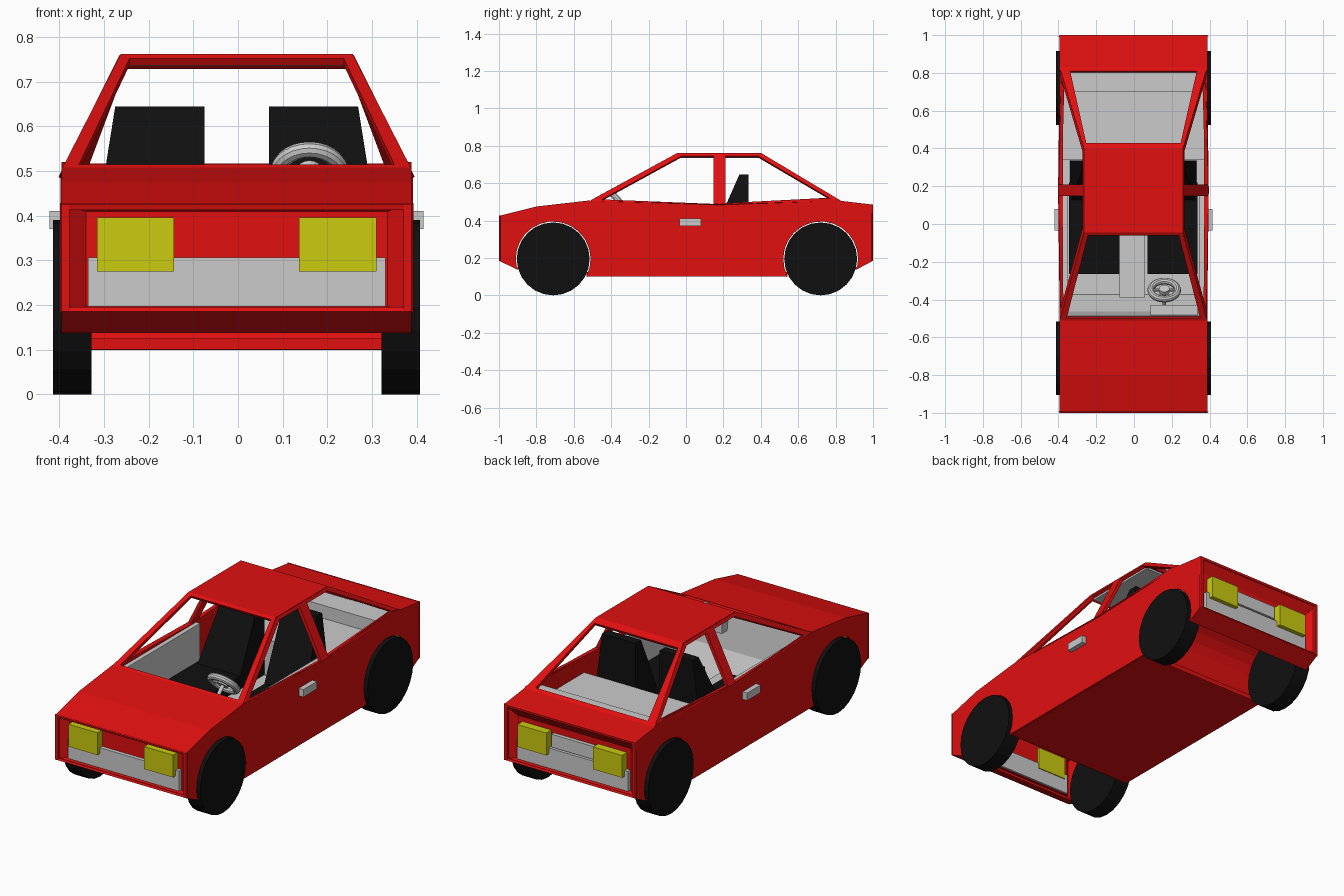
import bpy, bmesh
from math import radians, sin, cos
from mathutils import Vector

if "Cube" in bpy.data.objects:
    bpy.data.objects.remove(bpy.data.objects["Cube"])

CENTRE = Vector((0, 0.1, 0.35))


def material(name, rgb):
    m = bpy.data.materials.new(name)
    m.diffuse_color = (*rgb, 1)
    m.use_nodes = True
    m.node_tree.nodes["Principled BSDF"].inputs["Base Color"].default_value = m.diffuse_color
    return m


RED = material("red_paint", (0.75, 0.005, 0.005))
BLACK = material("black_rubber", (0.005, 0.005, 0.005))
YELLOW = material("yellow_lamp", (0.6, 0.6, 0.005))


def finish(name, bm, mat=None):
    me = bpy.data.meshes.new(name)
    bm.to_mesh(me)
    bm.free()
    ob = bpy.data.objects.new(name, me)
    bpy.context.collection.objects.link(ob)
    if mat:
        me.materials.append(mat)
    return ob


def prism(name, pts, x0, x1, mat=None, taper=None):
    """Side profile of (y, z) points extruded from x0 to x1; taper edits the vertices."""
    bm = bmesh.new()
    f = bm.faces.new([bm.verts.new((x0, y, z)) for y, z in pts])
    new = bmesh.ops.extrude_face_region(bm, geom=[f], use_keep_orig=True)["geom"]
    for v in new:
        if isinstance(v, bmesh.types.BMVert):
            v.co.x = x1
    if taper:
        for v in bm.verts:
            taper(v)
    bmesh.ops.recalc_face_normals(bm, faces=bm.faces)
    return finish(name, bm, mat)


def box(name, x, y, z, mat=None):
    return prism(name, [(y[0], z[0]), (y[1], z[0]), (y[1], z[1]), (y[0], z[1])], x[0], x[1], mat)


def sheet(name, verts, faces, mat=None, thick=0.015):
    """Panel thickened towards the inside of the car."""
    bm = bmesh.new()
    vs = [bm.verts.new(v) for v in verts]
    for f in faces:
        bm.faces.new([vs[i] for i in f])
    bm.normal_update()
    for f in bm.faces:
        if f.normal.dot(f.calc_center_median() - CENTRE) < 0:
            f.normal_flip()
    ob = finish(name, bm, mat)
    mod = ob.modifiers.new("thickness", "SOLIDIFY")
    mod.thickness, mod.offset = thick, -1
    return ob


def strip(name, pts, half, mat=None, thick=0.012):
    """Side-view line of (y, z) points swept across the car."""
    verts = [(s * half, y, z) for y, z in pts for s in (-1, 1)]
    faces = [(2*i, 2*i+1, 2*i+3, 2*i+2) for i in range(len(pts) - 1)]
    return sheet(name, verts, faces, mat, thick)


def frame(name, outer, inner, mat=RED, thick=0.018):
    n = len(outer)
    faces = [(i, (i+1) % n, n + (i+1) % n, n + i) for i in range(n)]
    return sheet(name, outer + inner, faces, mat, thick)


def arc(cy, a0, a1, n=16, r=0.2):
    return [(cy + r * cos(radians(a0 + (a1-a0) * i / n)),
             0.195 + r * sin(radians(a0 + (a1-a0) * i / n))) for i in range(n + 1)]


def rod(name, a, b, r, seg=12):
    d = Vector(b) - Vector(a)
    bpy.ops.mesh.primitive_cylinder_add(vertices=seg, radius=r, depth=d.length,
                                        location=(Vector(a) + Vector(b)) / 2,
                                        rotation=d.to_track_quat('Z', 'Y').to_euler())
    ob = bpy.context.object
    ob.name = name
    return ob


FRONT, REAR = -0.71, 0.72
W = 0.392

# Body sides with wheel arches
side = [(-1, .185), (-1, .425), (-.8, .475), (-.51, .505), (.15, .485), (.2, .49), (.76, .52),
        (.83, .505), (1, .485), (1, .185)]
side += arc(REAR, -14, 208) + arc(FRONT, -28, 194)
for s, tag in ((1, "right"), (-1, "left")):
    prism(tag + "_body_side", side, s * .374, s * W, RED)

# Hood, trunk lid, lower valances, wheel wells and floor
strip("hood", [(-1, .425), (-.8, .475), (-.51, .508)], W, RED)
strip("trunk_lid", [(.81, .515), (.83, .505), (1, .485)], W, RED)
strip("front_valance", [(-1, .185), (-.9, .137)], W, RED)
strip("rear_valance", [(1, .185), (.91, .137)], W, RED)
strip("front_wheel_well", arc(FRONT, -28, 90, 8), .38, RED, .006)
strip("rear_wheel_well", arc(REAR, 208, 90, 8), .38, RED, .006)
box("underbody", (-.38, .38), (-.533, .543), (.1, .125), RED)


def upright(y, w, z0, z1):
    return [(-w, y, z0), (w, y, z0), (w, y, z1), (-w, y, z1)]


# Recessed nose and tail with lamps and bumpers
for s, tag, top, inner_top in ((-1, "front", .425, .41), (1, "rear", .485, .42)):
    frame(tag + "_surround", upright(s, W, .185, top),
          upright(s * .955, .338, .197, inner_top), RED, .008)
    box(tag + "_panel", (-.34, .34), (s * .955, s * .945), (.195, inner_top + .002), RED)
    box(tag + "_bumper", (-.333, .333), (s * .975, s * .935), (.197, .306))
    for k, hand in ((1, "right"), (-1, "left")):
        box(f"{tag}_{hand}_lamp", (k * .14, k * .313), (s * .998, s * .93), (.275, .396), YELLOW)
box("rear_plate", (-.125, .125), (.945, .975), (.315, .385))


def mirrored(a, b):
    return [(-a[0], *a[1:]), a, b, (-b[0], *b[1:])]


# Roof, window frames and pillars
box("roof", (-.26, .26), (-.045, .4), (.745, .762), RED)
box("roof_lining", (-.245, .245), (-.035, .39), (.735, .745))
frame("windshield_frame", mirrored((.39, -.51, .508), (.26, -.045, .762)),
      mirrored((.353, -.498, .515), (.24, -.06, .752)))
frame("rear_window_frame", mirrored((.39, .83, .505), (.26, .4, .762)),
      mirrored((.335, .81, .517), (.25, .43, .744)))
for s, tag in ((1, "right"), (-1, "left")):
    def lean(pts):
        return [(s * (.39 - .5 * (z - .505)), y, z) for y, z in pts]

    def taper(v):
        if v.co.z > .6 and abs(v.co.x) > .2:
            v.co.x = s * .272

    frame(tag + "_front_window_frame",
          lean([(-.51, .505), (.18, .487), (.18, .76), (-.045, .76)]),
          lean([(-.45, .513), (.148, .489), (.148, .745), (-.025, .745)]))
    frame(tag + "_rear_window_frame",
          lean([(.18, .487), (.83, .505), (.4, .76), (.18, .76)]),
          lean([(.21, .493), (.765, .522), (.385, .745), (.21, .745)]))

    # Door handles and door cards
    box(tag + "_door_handle", (s * .38, s * .419), (-.035, .08), (.37, .411))
    box(tag + "_door_card", (s * .35, s * .376), (-.46, .18), (.14, .482))

    # Seats: cushion and reclined tapered back
    box(tag + "_seat_cushion", (s * .075, s * .34), (-.265, .22), (.14, .29), BLACK)
    prism(tag + "_seat_back", [(.11, .25), (.285, .645), (.335, .645), (.335, .14), (.15, .14)],
          s * .072, s * .335, BLACK, taper)

    # Wheels
    for y, end in ((FRONT, "front"), (REAR, "rear")):
        wheel = rod(f"{tag}_{end}_wheel", (s * .325, y, .195), (s * .411, y, .195), .195, 24)
        wheel.data.materials.append(BLACK)

# Cabin floor, firewall, tunnel, rear deck and shelf
box("cabin_floor", (-.374, .374), (-.5, .52), (.125, .14))
strip("firewall", [(-.385, .135), (-.475, .3), (-.5, .495)], .374)
box("centre_tunnel", (-.075, .06), (-.39, .33), (.14, .22))
box("rear_deck", (-.374, .374), (.34, .7), (.395, .41))
box("rear_bulkhead", (-.374, .374), (.34, .355), (.14, .4))
box("rear_shelf", (-.374, .374), (.7, .83), (.4, .48))

# Instrument panel, steering wheel, hub and column
box("instrument_panel", (.09, .34), (-.49, -.43), (.4, .45))
tilt = radians(48)
hub = Vector((.163, -.35, .495))
axis = Vector((0, sin(tilt), cos(tilt)))
bpy.ops.mesh.primitive_torus_add(major_radius=.071, minor_radius=.018, major_segments=28,
                                 minor_segments=10, location=hub, rotation=(-tilt, 0, 0))
bpy.context.object.name = "steering_wheel"
bpy.ops.object.shade_smooth_by_angle()
rod("steering_hub", hub - axis * .012, hub + axis * .012, .028, 16)
rod("steering_spoke", hub - Vector((.07, 0, 0)), hub + Vector((.07, 0, 0)), .008, 8)
rod("steering_column", hub, hub - axis * .13, .01)

# Whole car sits a hair left of centre
for ob in bpy.context.collection.objects:
    ob.location.x -= .003
